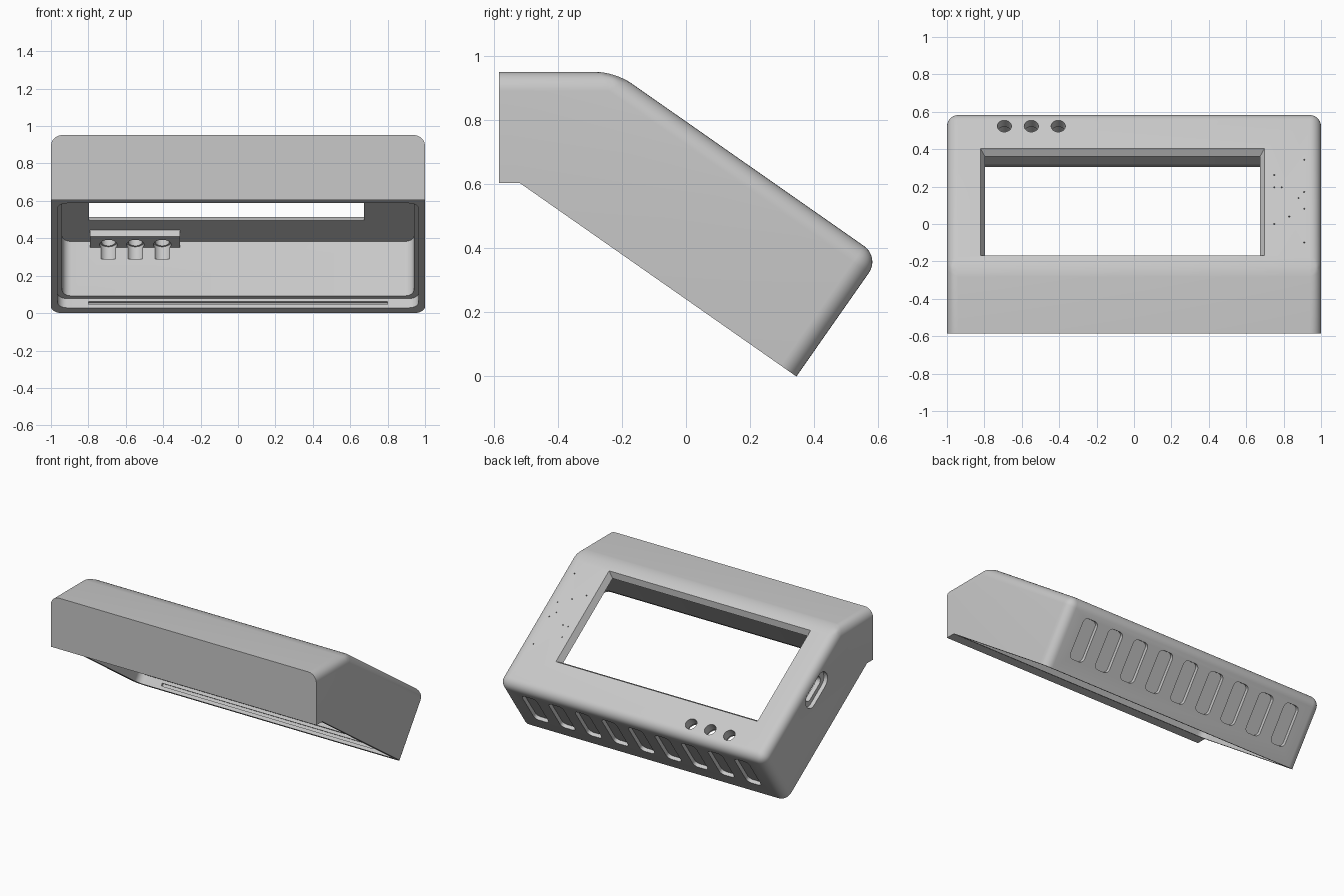
import bpy, bmesh, math
from mathutils import Matrix, Vector

old = bpy.data.objects.get("Cube")
if old:
    bpy.data.objects.remove(old, do_unlink=True)

# Material
grey = bpy.data.materials.new("light_grey_plastic")
grey.use_nodes = True
COLOUR = (0.58, 0.58, 0.58, 1)
grey.diffuse_color = COLOUR
grey.node_tree.nodes["Principled BSDF"].inputs["Base Color"].default_value = COLOUR

# Tilted frame: x across, u down the sloping panel, v out of the panel
BASE_Y, THICK, PANEL = 0.345, 0.455, 0.415
TILT = Matrix.Translation((0, BASE_Y, 0)) @ Matrix.Rotation(math.radians(-35), 4, 'X')


def make_object(name, bm, matrix=None):
    if matrix:
        bm.transform(matrix)
    bmesh.ops.recalc_face_normals(bm, faces=bm.faces)
    mesh = bpy.data.meshes.new(name)
    bm.to_mesh(mesh)
    bm.free()
    mesh.materials.append(grey)
    obj = bpy.data.objects.new(name, mesh)
    bpy.context.collection.objects.link(obj)
    return obj


def box(name, x, u, v, axis=None, radius=0.0, top_grow=None):
    """Tilted box from ranges; rounds edges along one axis, or flares its top."""
    bm = bmesh.new()
    bmesh.ops.create_cube(bm, size=1)
    for p in bm.verts:
        is_top = p.co.z > 0
        p.co = Vector([(r[0] + r[1]) / 2 + c * (r[1] - r[0]) for r, c in zip((x, u, v), p.co)])
        if top_grow and is_top:
            p.co.x += math.copysign(top_grow, p.co.x - sum(x) / 2)
            p.co.y += math.copysign(top_grow, p.co.y - sum(u) / 2)
    if axis is not None:
        edges = [e for e in bm.edges
                 if abs((e.verts[0].co - e.verts[1].co).normalized()[axis]) > 0.9]
        bmesh.ops.bevel(bm, geom=edges, offset=radius, segments=6, profile=0.5, affect='EDGES')
    return make_object(name, bm, TILT)


def cylinder(name, x, u, v, radius, sides=32):
    bm = bmesh.new()
    bmesh.ops.create_cone(bm, cap_ends=True, segments=sides, radius1=radius,
                          radius2=radius, depth=v[1] - v[0],
                          matrix=Matrix.Translation((x, u, sum(v) / 2)))
    return make_object(name, bm, TILT)


def combine(target, tool, operation='DIFFERENCE'):
    mod = target.modifiers.new("combine", 'BOOLEAN')
    mod.operation, mod.object, mod.solver = operation, tool, 'EXACT'
    bpy.context.view_layer.objects.active = target
    bpy.ops.object.modifier_apply(modifier=mod.name)
    bpy.data.objects.remove(tool, do_unlink=True)


# Outer housing: side profile drawn across, upper and rear edges rounded
profile = [(-0.585, 0.605), (-0.585, 0.952), (-0.222, 0.952),
           (0.606, 0.373), (BASE_Y, 0), (-0.52, 0.605)]
bm = bmesh.new()
ends = [[bm.verts.new((x, y, z)) for y, z in profile] for x in (-1, 1)]
for end in ends:
    bm.faces.new(end)
for i in range(len(profile)):
    j = (i + 1) % len(profile)
    bm.faces.new((ends[0][i], ends[0][j], ends[1][j], ends[1][i]))
pairs = [(end[i], end[i + 1]) for end in ends for i in (1, 2, 3)]
pairs += [(ends[0][i], ends[1][i]) for i in (2, 3)]
bmesh.ops.recalc_face_normals(bm, faces=bm.faces)
bmesh.ops.bevel(bm, geom=[bm.edges.get(p) for p in pairs], offset=0.06,
                segments=8, profile=0.5, affect='EDGES')
housing = make_object("housing", bm)

# Hollow interior, lid rebate and the snap groove in its rear wall
combine(housing, box("cavity", (-0.94, 0.94), (-1.0, -0.075), (0.03, PANEL), 2, 0.05))
combine(housing, box("lid_rebate", (-0.965, 0.965), (-1.025, -0.05), (-0.1, 0.06), 2, 0.05))
combine(housing, box("snap_groove", (-0.8, 0.8), (-0.1, -0.035), (0.022, 0.04)))

# Screen window with chamfered sides
combine(housing, box("window", (-0.795, 0.672), (-0.92, -0.273),
                     (PANEL - 0.002, THICK + 0.002), top_grow=0.027))

# Button block under the panel, with three counterbored holes
combine(housing, box("button_block", (-0.79, -0.31), (-0.18, -0.05), (0.375, 0.43)), 'UNION')
for x in (-0.693, -0.549, -0.405):
    combine(housing, cylinder("button_hole", x, -0.101, (0.3, 0.5), 0.038))
    combine(housing, cylinder("button_bore", x, -0.101, (0.3, 0.395), 0.047))

# Row of shallow grips on the rear face
for i in range(9):
    x = -0.8 + 0.2 * i
    combine(housing, box("grip", (x - 0.055, x + 0.055), (-0.025, 0.1), (0.1, 0.365), 1, 0.03))

# Cable port in one side: shallow stadium recess with a through slot
combine(housing, box("port_recess", (-1.1, -0.972), (-0.755, -0.495), (0.27, 0.39), 0, 0.059))
combine(housing, box("port_slot", (-1.1, -0.9), (-0.715, -0.535), (0.298, 0.362), 0, 0.031))

# Pinholes in the panel beside the window
for x, u in ((0.75, -0.42), (0.75, -0.5), (0.79, -0.5), (0.91, -0.32), (0.91, -0.53),
             (0.88, -0.57), (0.91, -0.64), (0.83, -0.69), (0.75, -0.74), (0.91, -0.86)):
    combine(housing, cylinder("pinhole", x, u, (0.44, 0.5), 0.004, 6))

# Smooth rounded edges, sharp creases
bpy.ops.object.select_all(action='DESELECT')
housing.select_set(True)
bpy.context.view_layer.objects.active = housing
bpy.ops.object.shade_smooth_by_angle(angle=math.radians(30))
